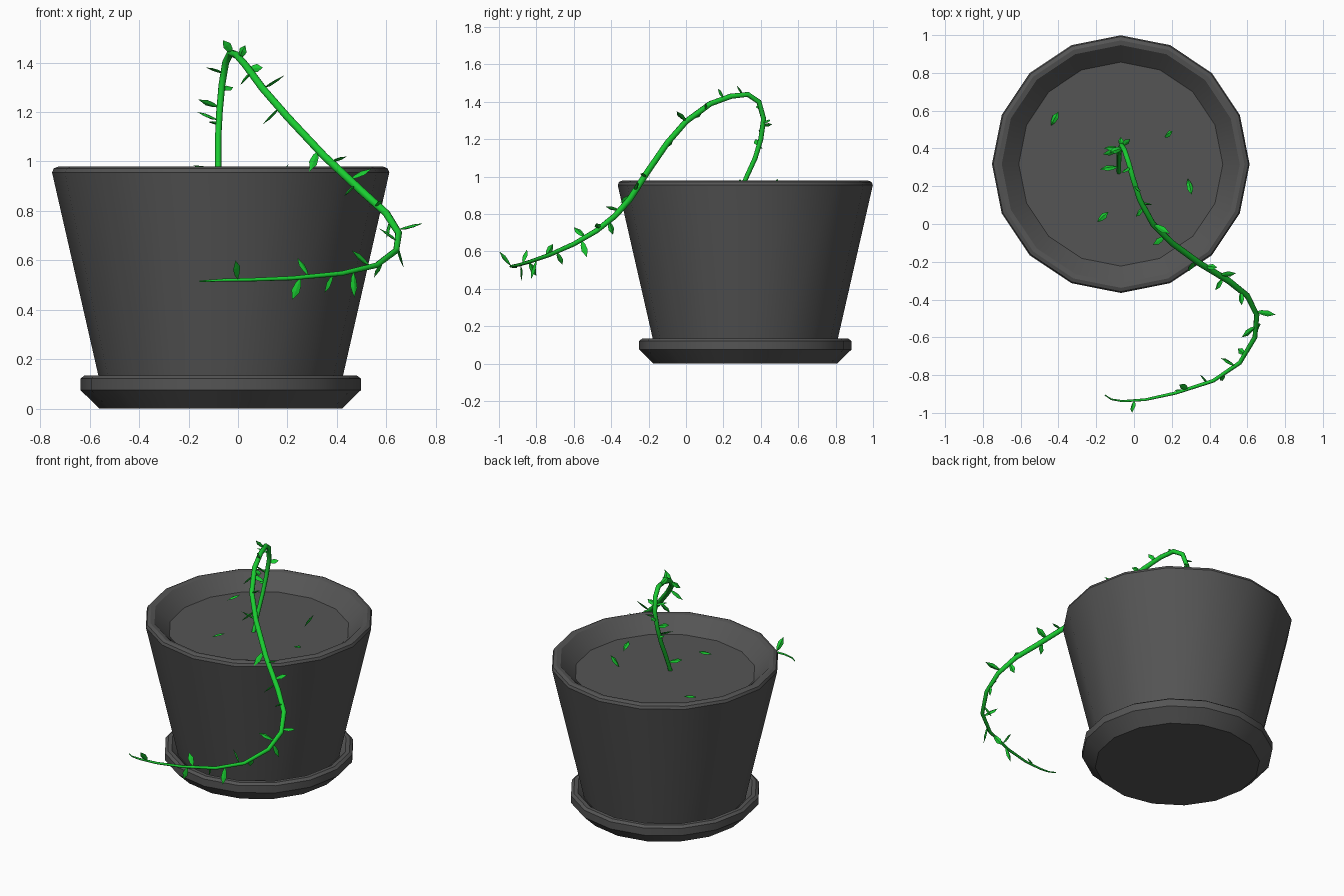
import bpy, bmesh, math
from mathutils import Vector

if "Cube" in bpy.data.objects:
    bpy.data.objects.remove(bpy.data.objects["Cube"])

CENTRE = Vector((-0.07, 0.317, 0))


def material(name, colour):
    mat = bpy.data.materials.new(name)
    mat.diffuse_color = (*colour, 1)
    mat.use_nodes = True
    mat.node_tree.nodes["Principled BSDF"].inputs["Base Color"].default_value = mat.diffuse_color
    return mat


GREY = material("dark_grey", (0.09, 0.09, 0.09))
GREEN = material("leaf_green", (0.01, 0.6, 0.03))


def finish(name, bm, mat, smooth=None):
    bmesh.ops.recalc_face_normals(bm, faces=bm.faces)
    mesh = bpy.data.meshes.new(name)
    bm.to_mesh(mesh)
    bm.free()
    mesh.materials.append(mat)
    obj = bpy.data.objects.new(name, mesh)
    bpy.context.collection.objects.link(obj)
    if smooth:
        bpy.ops.object.select_all(action='DESELECT')
        obj.select_set(True)
        bpy.context.view_layer.objects.active = obj
        bpy.ops.object.shade_smooth_by_angle(angle=math.radians(smooth))
    return obj


def lathe(name, profile, sides=16):
    """Turn a (radius, height) profile and close both ends with flat caps."""
    bm = bmesh.new()
    rings = []
    for r, z in profile:
        angles = [math.tau * i / sides for i in range(sides)]
        rings.append([bm.verts.new(CENTRE + Vector((r * math.cos(a), r * math.sin(a), z)))
                      for a in angles])
    for low, high in zip(rings, rings[1:]):
        for i in range(sides):
            j = (i + 1) % sides
            bm.faces.new((low[i], low[j], high[j], high[i]))
    bm.faces.new(rings[0])
    bm.faces.new(rings[-1])
    return finish(name, bm, GREY, 30)


# Pot with bevelled rim, sloping inner lip and soil surface
lathe("pot", [(0.487, 0.10), (0.682, 0.955), (0.675, 0.972), (0.655, 0.98),
              (0.63, 0.975), (0.59, 0.935), (0.54, 0.885)])

# Saucer under the pot
lathe("saucer", [(0.49, 0), (0.567, 0.075), (0.567, 0.122), (0.55, 0.135),
                 (0.525, 0.135), (0.49, 0.10)])

# Trailing stem: centre line, thickening at the middle and tapering to the tip
PATH = [Vector(p) for p in (
    (-0.08, 0.27, 0.87), (-0.08, 0.32, 0.99), (-0.08, 0.37, 1.10), (-0.075, 0.40, 1.20),
    (-0.065, 0.415, 1.31), (-0.05, 0.39, 1.40), (-0.03, 0.33, 1.44), (-0.005, 0.24, 1.43),
    (0.03, 0.13, 1.39), (0.10, 0.0, 1.295), (0.20, -0.10, 1.18), (0.35, -0.21, 1.02),
    (0.50, -0.30, 0.88), (0.60, -0.38, 0.79), (0.65, -0.48, 0.71), (0.64, -0.60, 0.64),
    (0.56, -0.735, 0.58), (0.42, -0.83, 0.547), (0.22, -0.895, 0.528), (0.06, -0.93, 0.522),
    (-0.06, -0.938, 0.52), (-0.12, -0.928, 0.517), (-0.155, -0.905, 0.515))]


def stem_radius(t):
    return 0.012 + 0.005 * t / 0.55 if t < 0.55 else 0.017 - 0.014 * (t - 0.55) / 0.45


curve = bpy.data.curves.new("stem", 'CURVE')
curve.dimensions = '3D'
curve.bevel_depth = 1
curve.bevel_resolution = 2
curve.use_fill_caps = True
spline = curve.splines.new('POLY')
spline.points.add(len(PATH) - 1)
for i, (point, p) in enumerate(zip(spline.points, PATH)):
    point.co = (*p, 1)
    point.radius = stem_radius(i / (len(PATH) - 1))
curve.materials.append(GREEN)
stem = bpy.data.objects.new("stem", curve)
bpy.context.collection.objects.link(stem)
bpy.ops.object.select_all(action='DESELECT')
stem.select_set(True)
bpy.context.view_layer.objects.active = stem
bpy.ops.object.convert(target='MESH')
bpy.ops.object.shade_smooth_by_angle(angle=math.radians(50))


def nearest_on_stem(p):
    samples = [a.lerp(b, k / 6) for a, b in zip(PATH, PATH[1:]) for k in range(6)]
    i = min(range(len(samples)), key=lambda n: (samples[n] - p).length)
    return samples[max(i - 1, 0)]


def add_leaf(bm, base, tip, turn, width=0.017):
    """Pointed leaf with a raised midrib and a flatter underside."""
    axis = tip - base
    side = axis.cross(Vector((math.cos(turn), 0.35, math.sin(turn)))).normalized()
    up = side.cross(axis).normalized()

    def at(t, s, h):
        return bm.verts.new(base + axis * t + side * s * width + up * h * width)

    start, end = at(0, 0, 0), at(1, 0, 0)
    strips = [[start] + [at(t, s, h) for t, s, h in zip((0.3, 0.62), ss, hs)] + [end]
              for ss, hs in (((0.75, 1), (0, 0)), ((0, 0), (0.45, 0.4)),
                             ((-0.75, -1), (0, 0)), ((0, 0), (-0.2, -0.2)))]
    for a, b in zip(strips, strips[1:] + strips[:1]):
        bm.faces.new((a[0], a[1], b[1]))
        bm.faces.new((a[1], a[2], b[2], b[1]))
        bm.faces.new((a[2], a[3], b[2]))


# Leaf tips along the stem; each leaf grows from the nearest stem point
TIPS = [
    (-0.18, 0.29, 0.985), (-0.12, 0.40, 1.16), (-0.165, 0.37, 1.20), (-0.16, 0.40, 1.25),
    (-0.07, 0.46, 1.28), (-0.02, 0.45, 1.30), (-0.13, 0.38, 1.38), (-0.06, 0.27, 1.49),
    (0.03, 0.17, 1.47), (0.10, 0.10, 1.38), (0.01, 0.04, 1.31), (0.19, -0.05, 1.35),
    (0.10, -0.11, 1.15), (0.44, -0.23, 1.02), (0.29, -0.25, 0.96), (0.54, -0.26, 0.97),
    (0.43, -0.35, 0.86), (0.75, -0.48, 0.75), (0.60, -0.39, 0.69), (0.57, -0.43, 0.84),
    (0.67, -0.53, 0.57), (0.57, -0.60, 0.73), (0.55, -0.66, 0.53), (0.47, -0.83, 0.45),
    (0.46, -0.71, 0.64), (0.24, -0.85, 0.61), (0.22, -0.88, 0.44), (0.35, -0.80, 0.47),
    (-0.01, -0.998, 0.60)]
bm = bmesh.new()
for i, tip in enumerate(TIPS):
    tip = Vector(tip)
    add_leaf(bm, nearest_on_stem(tip), tip, i * 2.1)
finish("stem_leaves", bm, GREEN)

# Loose leaves just above the soil
bm = bmesh.new()
for base, tip in (((-0.44, 0.52, 0.90), (-0.40, 0.595, 0.92)),
                  ((0.16, 0.46, 0.91), (0.205, 0.49, 0.99)),
                  ((0.285, 0.24, 0.90), (0.305, 0.155, 0.93)),
                  ((-0.195, 0.01, 0.92), (-0.135, 0.065, 0.94))):
    add_leaf(bm, Vector(base), Vector(tip), 1.5)
finish("soil_leaves", bm, GREEN)
